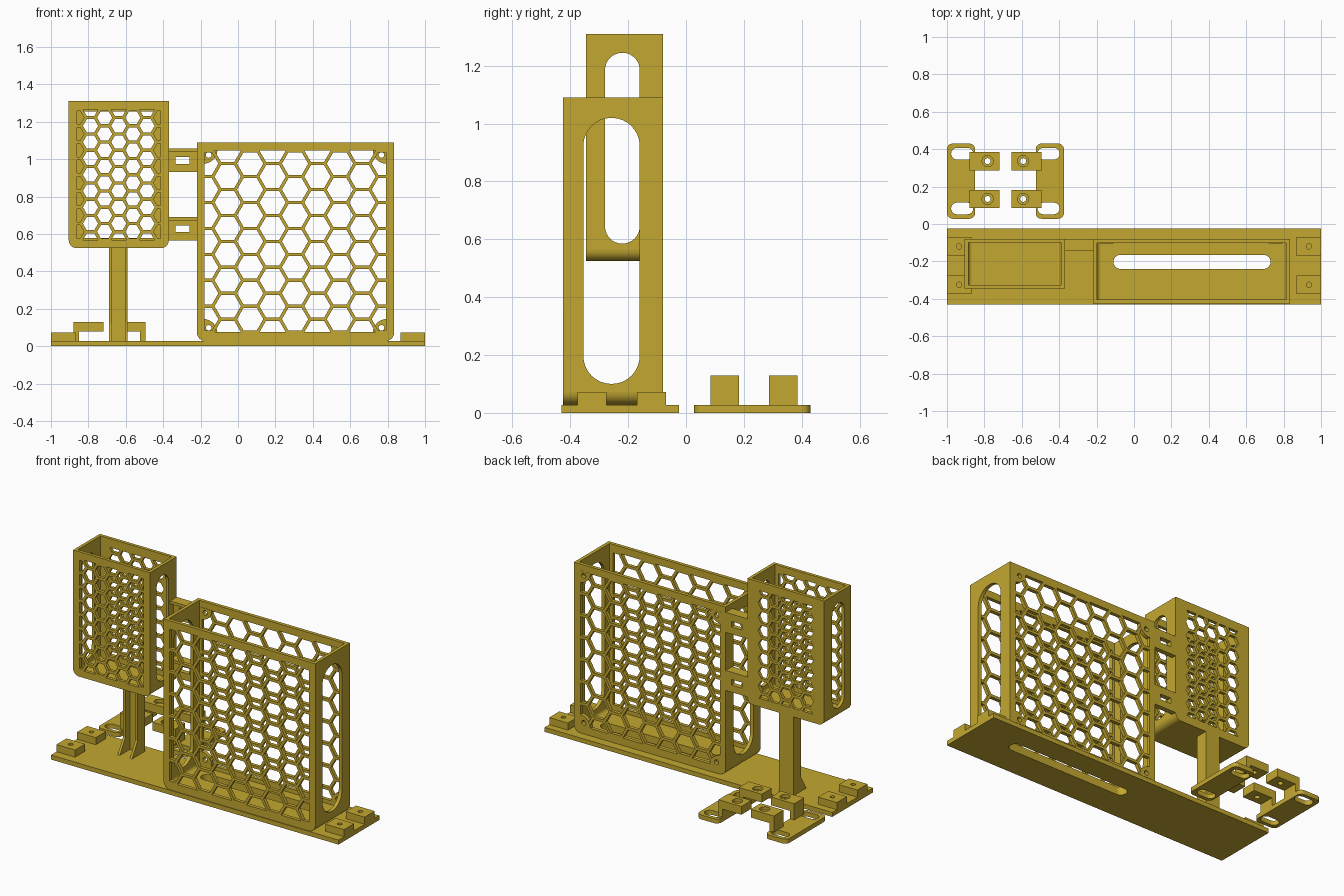
import bpy, bmesh, math
from mathutils import Matrix

if "Cube" in bpy.data.objects:
    bpy.data.objects.remove(bpy.data.objects["Cube"])

mat = bpy.data.materials.new("mustard plastic")
mat.diffuse_color = (0.55, 0.39, 0.03, 1)
mat.use_nodes = True
mat.node_tree.nodes["Principled BSDF"].inputs["Base Color"].default_value = mat.diffuse_color

# local (u, v, w) axes for each drawing plane
PLANES = {
    "xy": ((1, 0, 0), (0, 1, 0), (0, 0, 1)),
    "xz": ((1, 0, 0), (0, 0, 1), (0, -1, 0)),
    "yz": ((0, 1, 0), (0, 0, 1), (1, 0, 0)),
}


def plate(name, plane, outline, a, b, holes=()):
    """Flat outline with holes, extruded from a to b along the plane's normal."""
    cu = bpy.data.curves.new(name, "CURVE")
    cu.dimensions, cu.fill_mode, cu.extrude = "2D", "BOTH", abs(b - a) / 2
    for loop in [outline, *holes]:
        s = cu.splines.new("POLY")
        s.points.add(len(loop) - 1)
        for p, (u, v) in zip(s.points, loop):
            p.co = (u, v, 0, 1)
        s.use_cyclic_u = True
    tmp = bpy.data.objects.new(name, cu)
    bpy.context.collection.objects.link(tmp)
    dg = bpy.context.evaluated_depsgraph_get()
    me = bpy.data.meshes.new_from_object(tmp.evaluated_get(dg))
    bpy.data.objects.remove(tmp)
    axes = PLANES[plane]
    m = Matrix([[axes[c][r] for c in range(3)] for r in range(3)]).to_4x4()
    m.translation["xyz".index(({"x", "y", "z"} - set(plane)).pop())] = (a + b) / 2
    bm = bmesh.new()
    bm.from_mesh(me)
    bmesh.ops.remove_doubles(bm, verts=bm.verts, dist=1e-5)
    bmesh.ops.transform(bm, matrix=m, verts=bm.verts)
    bmesh.ops.recalc_face_normals(bm, faces=bm.faces)
    bm.to_mesh(me)
    bm.free()
    me.materials.clear()
    me.materials.append(mat)
    ob = bpy.data.objects.new(name, me)
    bpy.context.collection.objects.link(ob)
    bpy.ops.object.select_all(action="DESELECT")
    ob.select_set(True)
    bpy.context.view_layer.objects.active = ob
    bpy.ops.object.shade_smooth_by_angle(angle=math.radians(30))
    return ob


def arc(cx, cy, r, a0, a1, n=8):
    return [(cx + r * math.cos(math.radians(a0 + (a1 - a0) * i / n)),
             cy + r * math.sin(math.radians(a0 + (a1 - a0) * i / n))) for i in range(n + 1)]


def rect(x0, x1, y0, y1, rb=0, rt=0):
    """Rectangle with bottom corner radius rb and top corner radius rt."""
    low = arc(x0 + rb, y0 + rb, rb, 180, 270) + arc(x1 - rb, y0 + rb, rb, 270, 360) if rb else [(x0, y0), (x1, y0)]
    top = arc(x1 - rt, y1 - rt, rt, 0, 90) + arc(x0 + rt, y1 - rt, rt, 90, 180) if rt else [(x1, y1), (x0, y1)]
    return low + top


def slot(x0, x1, y0, y1):
    r = min(x1 - x0, y1 - y0) / 2 - 1e-4
    return rect(x0, x1, y0, y1, r, r)


def circle(x, y, r):
    return arc(x, y, r, 0, 360, 20)[:-1]


def clip(poly, axis, lim, sign):
    out = []
    for p, q in zip(poly, poly[1:] + poly[:1]):
        dp, dq = sign * (lim - p[axis]), sign * (lim - q[axis])
        if dp >= 0:
            out.append(p)
        if dp * dq < 0:
            t = dp / (dp - dq)
            out.append((p[0] + t * (q[0] - p[0]), p[1] + t * (q[1] - p[1])))
    return out


def honeycomb(cx, cz, x0, x1, z0, z1, pitch, bar):
    """Flat-topped hexagon holes clipped to a window."""
    holes, r = [], (pitch - bar) / math.sqrt(3)
    for i in range(-6, 7):
        for j in range(-7, 8):
            hx, hz = cx + i * pitch * 0.866, cz + (j + (i % 2) / 2) * pitch
            h = arc(hx, hz, r, 0, 360, 6)[:-1]
            for axis, lim, sign in ((0, x0, -1), (0, x1, 1), (1, z0, -1), (1, z1, 1)):
                h = clip(h, axis, lim, sign) if h else h
            if len(h) > 2 and max(p[0] for p in h) - min(p[0] for p in h) > 0.008 \
                    and max(p[1] for p in h) - min(p[1] for p in h) > 0.008:
                holes.append(h)
    return holes


def cage(name, x0, x1, y0, y1, z0, z1, r, wall, front, back, side, pitch, floor_holes=()):
    """Open-topped box with honeycomb front and back and slotted sides."""
    outline = rect(x0, x1, z0, z1, r)
    cx, cz = (front[0] + front[1]) / 2, (front[2] + front[3]) / 2
    plate(name + "_front", "xz", outline, y0, y0 + wall, honeycomb(cx, cz, *front, pitch, 0.017))
    plate(name + "_back", "xz", outline, y1 - wall, y1, honeycomb(cx, cz, *back, pitch, 0.017))
    a, b = y0 + wall, y1 - wall
    for s, xa, xb in (("left", x0, x0 + wall), ("right", x1 - wall, x1)):
        plate(name + "_side_" + s, "yz", rect(a, b, z0 + r, z1), xa, xb, [slot(*side)])
    plate(name + "_floor", "xy", rect(x0 + r, x1 - r, a, b), z0, z0 + wall, floor_holes)
    for s, c, t in (("left", x0 + r, 180), ("right", x1 - r, 270)):
        ring = arc(c, z0 + r, r, t, t + 90) + arc(c, z0 + r, r - wall, t + 90, t)
        plate(name + "_corner_" + s, "xz", ring, a, b)


# base plate with cable slot
cable = slot(-0.11, 0.73, -0.24, -0.165)
plate("base", "xy", rect(-1, 1, -0.43, -0.025), 0, 0.028, [cable])

# screw lugs at both ends
for x0 in (-1, 0.87):
    for y0 in (-0.375, -0.17):
        plate("base_lug", "xy", rect(x0, x0 + 0.13, y0, y0 + 0.1), 0.028, 0.073,
              [circle(x0 + 0.065, y0 + 0.05, 0.014)])

# large cage standing on the base
cage("large_cage", -0.22, 0.835, -0.425, -0.08, 0.028, 1.09, 0.045, 0.022,
     (-0.18, 0.79, 0.075, 1.045), (-0.18, 0.79, 0.075, 1.045),
     (-0.355, -0.16, 0.1, 1.02), 0.1386, [cable])

# screw tabs in the corners of the large back panel
for x, sx in ((-0.185, 1), (0.795, -1)):
    for z, sz in ((0.07, 1), (1.05, -1)):
        a0 = {(1, 1): 0, (-1, 1): 90, (-1, -1): 180, (1, -1): 270}[sx, sz]
        plate("corner_tab", "xz", [(x, z)] + arc(x, z, 0.075, a0, a0 + 90), -0.104, -0.079,
              [circle(x + sx * 0.028, z + sz * 0.028, 0.015)])

# small raised cage
cage("small_cage", -0.905, -0.37, -0.345, -0.08, 0.525, 1.31, 0.04, 0.02,
     (-0.86, -0.415, 0.568, 1.265), (-0.83, -0.445, 0.578, 1.255),
     (-0.28, -0.16, 0.585, 1.245), 0.0872)

# channel-shaped post with foot gussets
plate("post_web", "xy", rect(-0.69, -0.59, -0.11, -0.08), 0.028, 0.527)
for x in (-0.69, -0.605):
    plate("post_flange", "yz", [(-0.21, 0.028), (-0.1, 0.028), (-0.1, 0.527), (-0.155, 0.527),
                                (-0.155, 0.12)], x, x + 0.015)

# slotted arms joining the two cages
for z in (0.93, 0.565):
    plate("link_arm", "xz", rect(-0.372, -0.218, z, z + 0.126), -0.11, -0.08,
          [rect(-0.335, -0.26, z + 0.045, z + 0.08)])
    plate("link_ledge", "xy", rect(-0.372, -0.218, -0.145, -0.1), z + 0.108, z + 0.126)

# pair of loose mounting brackets, mirrored about their centre
MID = -0.6875
for s in (1, -1):
    def span(a, b):
        return tuple(sorted((MID + s * a, MID + s * b)))
    slots = [slot(*span(0.172, 0.29), y, y + 0.062) for y in (0.052, 0.345)]
    plate("bracket_foot", "xy", rect(*span(0.1625, 0.3125), 0.028, 0.43, 0.03, 0.03), 0, 0.028, slots)
    for y in (0.085, 0.287):
        plate("bracket_leg", "xy", rect(*span(0.1625, 0.1925), y, y + 0.098), 0.028, 0.078)
        hx, hy = MID + s * 0.095, y + 0.049
        arm = rect(*span(0.0325, 0.1925), y, y + 0.098)
        plate("bracket_arm", "xy", arm, 0.078, 0.11, [circle(hx, hy, 0.016)])
        plate("bracket_arm_top", "xy", arm, 0.11, 0.13, [circle(hx, hy, 0.03)])
